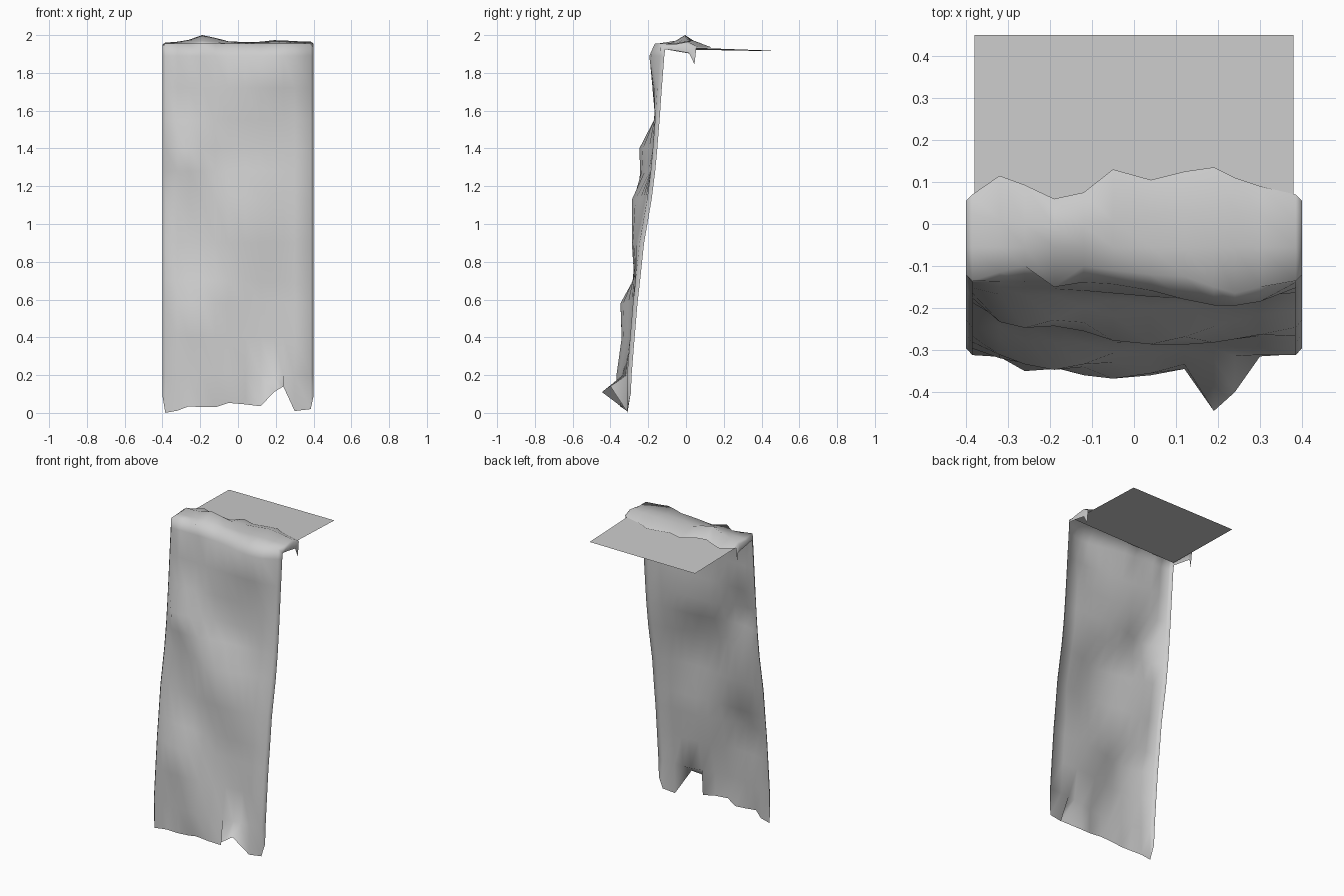
import bpy, bmesh, math


def make_object(name, grid, smooth):
    """Skin a grid of points (rows of equal length) as one open sheet."""
    bm = bmesh.new()
    vs = [[bm.verts.new(p) for p in row] for row in grid]
    for a, b in zip(vs, vs[1:]):
        for i in range(len(a) - 1):
            f = bm.faces.new((a[i], b[i], b[i + 1], a[i + 1]))
            f.smooth = smooth
    mesh = bpy.data.meshes.new(name)
    bm.to_mesh(mesh)
    bm.free()
    obj = bpy.data.objects.new(name, mesh)
    bpy.context.collection.objects.link(obj)
    return obj


# columns across the falling sheet
XS = [-.40, -.385, -.32, -.26, -.19, -.12, -.05, .04, .12, .19, .24, .30, .385, .40]

# ragged rows: back of lip, crest, brow, foot
lip_y = [.055, .07, .115, .093, .06, .075, .13, .105, .125, .135, .11, .09, .07, .055]
crest_z = [1.95, 1.96, 1.965, 1.975, 2.0, 1.985, 1.967, 1.963, 1.965, 1.973, 1.972, 1.968, 1.965, 1.955]
brow_y = [-.12, -.135, -.115, -.10, -.15, -.10, -.11, -.12, -.125, -.15, -.165, -.15, -.135, -.12]
foot_y = [-.295, -.31, -.315, -.35, -.345, -.335, -.36, -.36, -.345, -.445, -.40, -.315, -.31, -.295]
foot_z = [.09, .0, .012, .035, .03, .03, .053, .045, .035, .11, .14, .01, .02, .09]


def curl(row, dy, dz):
    """Extend both ends of a row inward to form the curled side."""
    (xa, ya, za), (xb, yb, zb) = row[0], row[-1]
    return [(xa, ya + dy, za + dz)] + row + [(xb, yb + dy, zb + dz)]


rows = [
    curl([(x, y, 1.935) for x, y in zip(XS, lip_y)], -.01, -.09),
    curl([(x, .015 + .02 * math.sin(9 * x), z) for x, z in zip(XS, crest_z)], .01, -.05),
    curl([(x, -.055, .5 * z + .97) for x, z in zip(XS, crest_z)], .0, -.03),
    curl([(x, y, 1.955 - (.02 if abs(x) > .39 else 0)) for x, y in zip(XS, brow_y)], .01, -.01),
]

# falling part: height, y of the side edge, bulge depth, bulge centre, bulge width
for z, y, w, cx, cw in [(1.89, -.115, .08, .22, .18), (1.72, -.128, .05, .15, .25),
                        (1.55, -.14, .03, -.2, .2), (1.40, -.152, .095, -.26, .13),
                        (1.28, -.163, .08, -.2, .2), (1.13, -.182, .105, .02, .20),
                        (.90, -.222, .065, .12, .2), (.70, -.243, .04, -.1, .25),
                        (.58, -.257, .09, -.19, .15), (.40, -.272, .07, -.16, .2),
                        (.20, -.288, .08, -.05, .18)]:
    row = []
    for x in XS:
        side = abs(x)
        if side > .39:
            d = .006
        elif side > .38:
            d = .024
        else:
            d = .022 + (w - .022) * math.exp(-((x - cx) / cw) ** 2)
        row.append((x, y - d, z))
    rows.append(curl(row, .006, 0))
rows.append(curl(list(zip(XS, foot_y, foot_z)), .003, .012))

make_object("falling_sheet", rows, True)

# flat channel surface feeding the lip
make_object("upper_plate",
            [[(-.38, .45, 1.915), (.38, .45, 1.918)],
             [(-.38, -.09, 1.925), (.38, -.09, 1.938)]], False)
